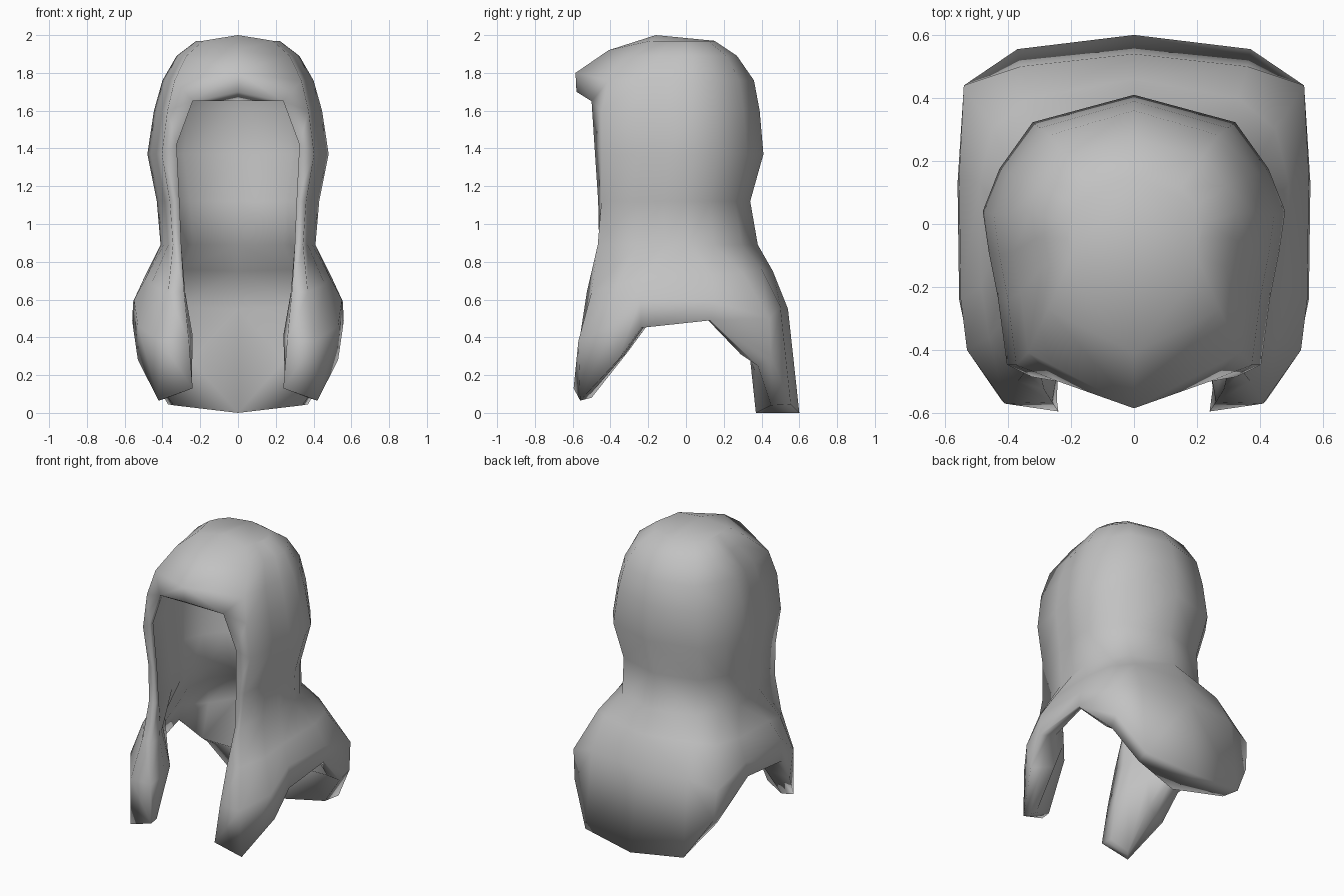
import bpy, bmesh
from mathutils import Vector

cube = bpy.data.objects.get("Cube")
if cube:
    bpy.data.objects.remove(cube, do_unlink=True)

mat = bpy.data.materials.new("grey cloth")
mat.use_nodes = True
GREY = (0.54, 0.54, 0.54, 1)
mat.diffuse_color = GREY
mat.node_tree.nodes["Principled BSDF"].inputs["Base Color"].default_value = GREY

# Left half cross-section, from the front opening round to the middle of the back
RING = [(.68, -1), (.84, -.97), (.90, -.48), (.96, -.15),
        (1, .15), (.89, .46), (.67, .80), (0, 1)]

# Shoulder cape: hem, widest ring and slope, with the front flap first
CAPE = [
    [(.24, -.595, .13), (.42, -.56, .065), (.53, -.36, .28), (.555, -.24, .45),
     (.56, .13, .49), (.525, .45, .30), (.37, .555, .045), (0, .60, 0)],
    [(.26, -.565, .38), (.41, -.57, .38), (.53, -.40, .46), (.55, -.24, .60),
     (.555, .15, .59), (.54, .44, .50), (.36, .50, .56), (0, .54, .55)],
    [(.285, -.525, .64), (.37, -.50, .64), (.46, -.36, .68), (.485, -.20, .72),
     (.49, .13, .73), (.45, .30, .74), (.33, .40, .76), (0, .46, .75)],
]
# Hood rings: height, half width, front y, back y, front edge point
HOOD = [
    (.89, .41, -.48, .38, (.30, -.46, .88)),
    (1.12, .43, -.46, .34, (.31, -.465, 1.12)),
    (1.37, .48, -.46, .41, (.325, -.485, 1.42)),
    (1.60, .445, -.46, .39, (.24, -.50, 1.65)),
    (1.76, .40, -.42, .36, (0, -.585, 1.80)),
    (1.89, .325, -.28, .27, (0, -.41, 1.92)),
    (1.97, .22, -.19, .15, (0, -.16, 2.0)),
]
BROW_ROW = len(CAPE) + 4      # first ring closed across the front

rows = [[Vector(p) for p in r] for r in CAPE]
for z, w, yf, yb, edge in HOOD:
    mid, half = (yf + yb) / 2, (yb - yf) / 2
    ring = [Vector((u * w, mid + v * half, z)) for u, v in RING]
    ring[0] = Vector(edge)
    rows.append(ring)

# Inner points of the thick back hem and of the padded flap
PADDED = {
    (0, 5): (.47, .29, .31), (0, 6): (.25, .34, .28), (0, 7): (0, .37, 0),
    (0, 0): (.25, -.52, .13), (0, 1): (.37, -.50, .08),
    (0, 2): (.38, -.31, .32), (0, 3): (.46, -.20, .47),
    (1, 0): (.24, -.45, .41), (1, 1): (.26, -.36, .43),
    (1, 2): (.34, -.27, .48), (1, 3): (.45, -.17, .58),
    (2, 0): (.28, -.44, .64), (2, 1): (.31, -.38, .66),
    (2, 2): (.38, -.28, .68), (2, 3): (.43, -.18, .71),
}
# Rounded underside of the back hem
HEM_BULGE = {5: (.50, .38, .25), 6: (.34, .45, .04), 7: (0, .48, 0)}
THICK = .035


def lining(p, r, c):
    """Point on the inner surface that matches an outer point."""
    if (r, c) in PADDED:
        return Vector(PADDED[r, c])
    q = p.copy()
    if c > 0 and p.x > .06:
        q.x -= THICK
    q.y -= THICK * max(-1, min(1, p.y / .35))
    if r >= BROW_ROW:
        q.z -= THICK
    return q


bm = bmesh.new()
outer = [[bm.verts.new(p) for p in r] for r in rows]
inner = [[bm.verts.new(lining(p, r, c)) for c, p in enumerate(row)]
         for r, row in enumerate(rows)]
brow_out = bm.verts.new((0, -.58, 1.70))
brow_in = bm.verts.new((0, -.50, 1.65))


def strip(a, b):
    """Quads between two matching rows of vertices."""
    for i in range(len(a) - 1):
        bm.faces.new((a[i], a[i + 1], b[i + 1], b[i]))


# Outer skin and lining
for grid, brow in ((outer, brow_out), (inner, brow_in)):
    for a, b in zip(grid, grid[1:]):
        strip(a, b)
    bm.faces.new(grid[-1])
    bm.faces.new((grid[BROW_ROW - 1][0], grid[BROW_ROW][0], brow))

# Hem in two bands, so that its underside is rounded
hem = [bm.verts.new(HEM_BULGE.get(c, (a.co + b.co) / 2))
       for c, (a, b) in enumerate(zip(outer[0], inner[0]))]
strip(outer[0], hem)
strip(hem, inner[0])

# Rim of the face opening and brow
edge_out = [r[0] for r in outer[:BROW_ROW]] + [brow_out]
edge_in = [r[0] for r in inner[:BROW_ROW]] + [brow_in]
strip(edge_out[1:], edge_in[1:])
bm.faces.new((edge_out[0], edge_out[1], edge_in[1], edge_in[0], hem[0]))

bmesh.ops.recalc_face_normals(bm, faces=bm.faces)
# The half shell is open on the mirror plane, so check which way it faces
side_face = next(f for f in bm.faces
                 if outer[5][4] in f.verts and outer[4][4] in f.verts)
if side_face.normal.x < 0:
    bmesh.ops.reverse_faces(bm, faces=bm.faces)

mesh = bpy.data.meshes.new("hood")
bm.to_mesh(mesh)
bm.free()
mesh.materials.append(mat)
hood = bpy.data.objects.new("hood", mesh)
bpy.context.collection.objects.link(hood)

# Mirror the left half to the right
mirror = hood.modifiers.new("Mirror", 'MIRROR')
mirror.use_clip = True
mirror.merge_threshold = .001

bpy.ops.object.select_all(action='DESELECT')
hood.select_set(True)
bpy.context.view_layer.objects.active = hood
bpy.ops.object.modifier_apply(modifier=mirror.name)
bpy.ops.object.shade_smooth()
